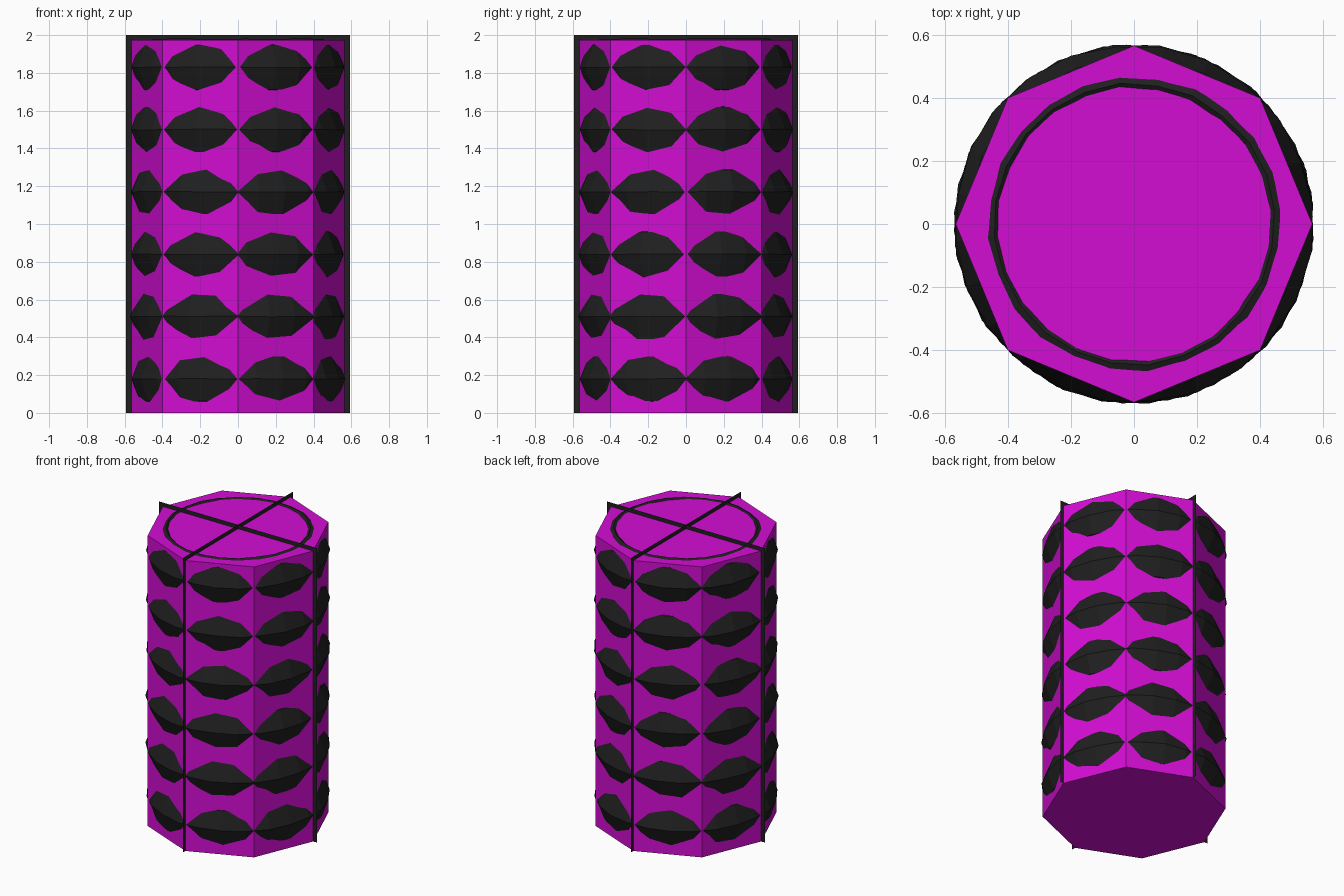
import bpy, bmesh, math, random

if "Cube" in bpy.data.objects:
    bpy.data.objects.remove(bpy.data.objects["Cube"])
random.seed(4)


def material(name, colour):
    m = bpy.data.materials.new(name)
    m.diffuse_color = (*colour, 1)
    m.use_nodes = True
    m.node_tree.nodes["Principled BSDF"].inputs["Base Color"].default_value = m.diffuse_color
    return m


magenta = material("magenta", (0.65, 0.004, 0.65))
black = material("black", (0.014, 0.014, 0.014))


def add_mesh(name, bm, mat):
    me = bpy.data.meshes.new(name)
    bm.to_mesh(me)
    bm.free()
    me.materials.append(mat)
    ob = bpy.data.objects.new(name, me)
    bpy.context.collection.objects.link(ob)
    return ob


# Octagonal column with corners on the x and y axes
COLUMN_R, COLUMN_TOP = 0.565, 1.973
bm = bmesh.new()
rings = [[bm.verts.new((COLUMN_R * math.cos(i * math.pi / 4),
                        COLUMN_R * math.sin(i * math.pi / 4), z)) for i in range(8)]
         for z in (0, COLUMN_TOP)]
for i in range(8):
    j = (i + 1) % 8
    bm.faces.new((rings[0][i], rings[0][j], rings[1][j], rings[1][i]))
bm.faces.new(rings[1])
bm.faces.new(rings[0][::-1])
add_mesh("column", bm, magenta)

# Rough faceted tyres that bulge through the flat sides of the column
PROFILE = [(0.568, 0), (0.525, 0.118), (0.445, 0.151), (0.40, 0.12),
           (0.34, 0), (0.40, -0.12), (0.445, -0.151), (0.525, -0.118)]
SEGMENTS = 24


def tyre(name, z):
    bm = bmesh.new()
    turn = random.uniform(0, math.tau)
    loops = []
    for i in range(SEGMENTS):
        a = turn + i * math.tau / SEGMENTS
        loop = []
        for r, h in PROFILE:
            rr = r + random.uniform(-0.004, 0.004)
            hh = z + h + random.uniform(-0.002, 0.002)
            loop.append(bm.verts.new((rr * math.cos(a), rr * math.sin(a), hh)))
        loops.append(loop)
    n = len(PROFILE)
    for i in range(SEGMENTS):
        p, q = loops[i], loops[(i + 1) % SEGMENTS]
        for k in range(n):
            m = (k + 1) % n
            bm.faces.new((p[k], q[k], q[m], p[m]))
    bmesh.ops.recalc_face_normals(bm, faces=bm.faces)
    add_mesh(name, bm, black)


for k in range(6):
    tyre(f"tyre_{k + 1}", 0.18 + 0.33 * k)

# Two crossed sheets whose rims show as thin fins along four corners and the top
HALF = 0.592
for name, dx, dy in (("cross_sheet_x", 1, 0), ("cross_sheet_y", 0, 1)):
    bm = bmesh.new()
    bm.faces.new([bm.verts.new((s * HALF * dx, s * HALF * dy, z))
                  for s, z in ((-1, 0), (1, 0), (1, 2), (-1, 2))])
    add_mesh(name, bm, black)
